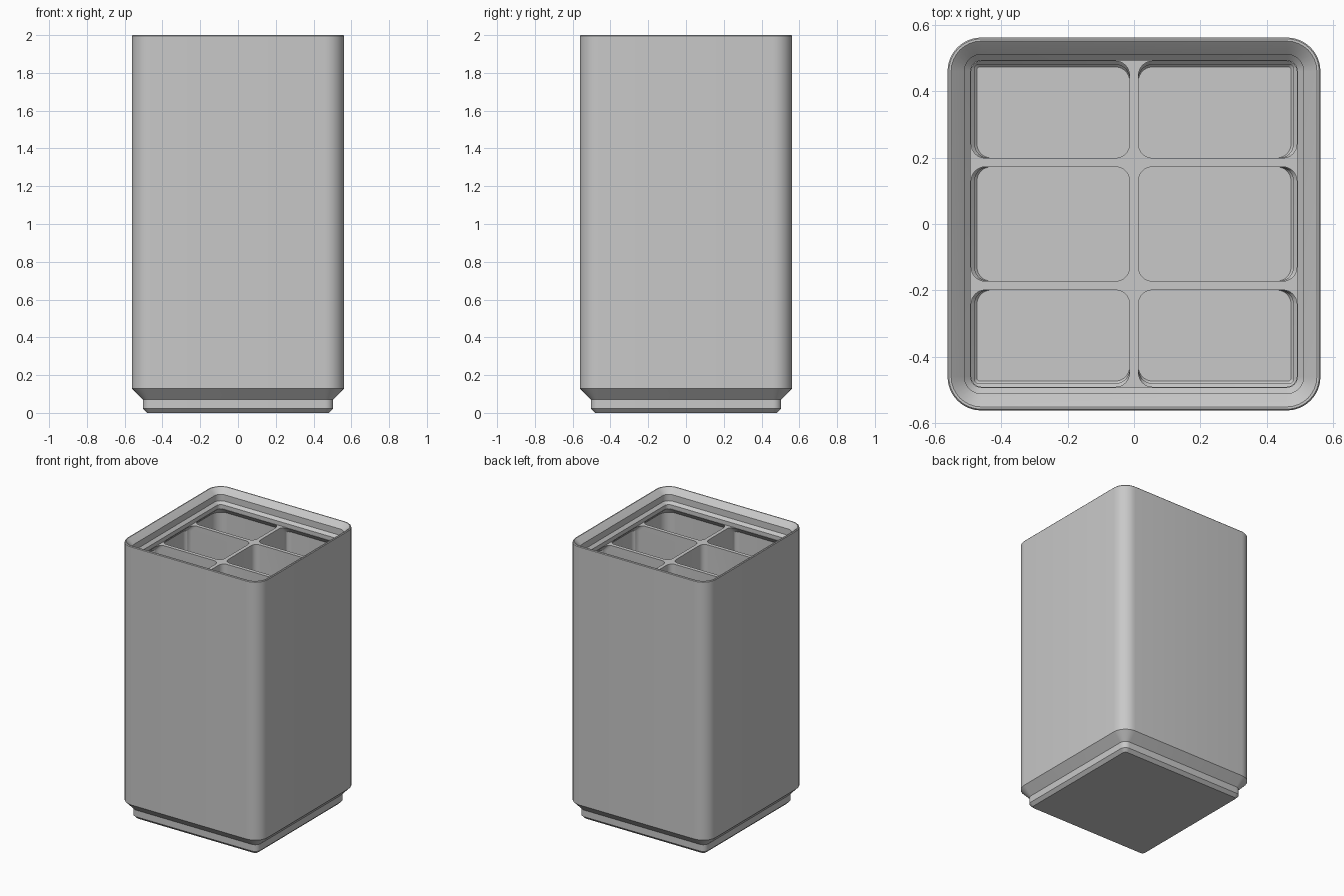
import bpy, bmesh
from math import sin, cos, pi, radians

cube = bpy.data.objects.get("Cube")
if cube:
    bpy.data.objects.remove(cube, do_unlink=True)

STEPS = 8            # segments per rounded corner
DIVIDER = 0.0135     # half thickness of a divider
ROW = 0.1855         # offset of the two cross dividers
INNER_R = 0.042      # corner radius beside dividers


def ring(bm, x0, x1, y0, y1, radii, z):
    """Rounded rectangle, counter-clockwise from the +x +y corner."""
    corners = [(x1, y1, -1, -1), (x0, y1, 1, -1), (x0, y0, 1, 1), (x1, y0, -1, 1)]
    verts = []
    for k, ((cx, cy, sx, sy), r) in enumerate(zip(corners, radii)):
        for i in range(STEPS + 1):
            a = (k + i / STEPS) * pi / 2
            verts.append(bm.verts.new((cx + sx * r + r * cos(a),
                                       cy + sy * r + r * sin(a), z)))
    return verts


def loft(bm, rings):
    """Closed solid through a stack of rings."""
    for low, high in zip(rings, rings[1:]):
        for i in range(len(low)):
            j = (i + 1) % len(low)
            bm.faces.new((low[i], low[j], high[j], high[i]))
    bm.faces.new(rings[0][::-1])
    bm.faces.new(rings[-1])


def make_object(name, bm):
    bmesh.ops.recalc_face_normals(bm, faces=bm.faces[:])
    mesh = bpy.data.meshes.new(name)
    bm.to_mesh(mesh)
    bm.free()
    obj = bpy.data.objects.new(name, mesh)
    bpy.context.collection.objects.link(obj)
    return obj


# Body: stepped foot, tall wall, then the stacking lip folding down inside
# Each entry is height, half width, corner radius
body_profile = [
    (0, .482, .022), (.022, .504, .043), (.07, .504, .043), (.13, .562, .102),
    (1.995, .562, .102), (2, .558, .098), (2, .551, .091), (1.995, .545, .085),
    (1.962, .511, .051), (1.916, .511, .051), (1.897, .492, .031), (1.868, .492, .031),
]
bm = bmesh.new()
loft(bm, [ring(bm, -h, h, -h, h, [r] * 4, z) for z, h, r in body_profile])
body = make_object("bin_body", bm)

# Compartment cutters: hollow foot, straight wall, overhang below the lip
cavity_profile = [
    (.035, .473, .008), (.042, .48, .012), (.078, .48, .012), (.134, .536, .076),
    (1.821, .536, .076), (1.867, .4905, .031), (1.88, .4905, .031),
]
bm = bmesh.new()
for side in (-1, 1):
    for row in (-1, 0, 1):
        rings = []
        for z, h, r in cavity_profile:
            x0, x1 = sorted((side * DIVIDER, side * h))
            if row:
                y0, y1 = sorted((row * (ROW + DIVIDER), row * h))
            else:
                y0, y1 = DIVIDER - ROW, ROW - DIVIDER
            # Only the corner against two outside walls follows the shell
            signs = [(1, 1), (-1, 1), (-1, -1), (1, -1)]
            radii = [r if s == (side, row) else INNER_R for s in signs]
            rings.append(ring(bm, x0, x1, y0, y1, radii, z))
        loft(bm, rings)
cutter = make_object("compartment_cutter", bm)
cutter.hide_render = True

# Cut the compartments and discard the cutter
bpy.ops.object.select_all(action='DESELECT')
bpy.context.view_layer.objects.active = body
body.select_set(True)
cut = body.modifiers.new("compartments", 'BOOLEAN')
cut.operation = 'DIFFERENCE'
cut.solver = 'EXACT'
cut.object = cutter
bpy.ops.object.modifier_apply(modifier=cut.name)
bpy.data.objects.remove(cutter, do_unlink=True)

# Grey plastic
grey = bpy.data.materials.new("light_grey_plastic")
grey.use_nodes = True
colour = (.58, .58, .58, 1)
grey.diffuse_color = colour
grey.node_tree.nodes["Principled BSDF"].inputs["Base Color"].default_value = colour
body.data.materials.clear()
body.data.materials.append(grey)

bpy.ops.object.shade_smooth_by_angle(angle=radians(30))
